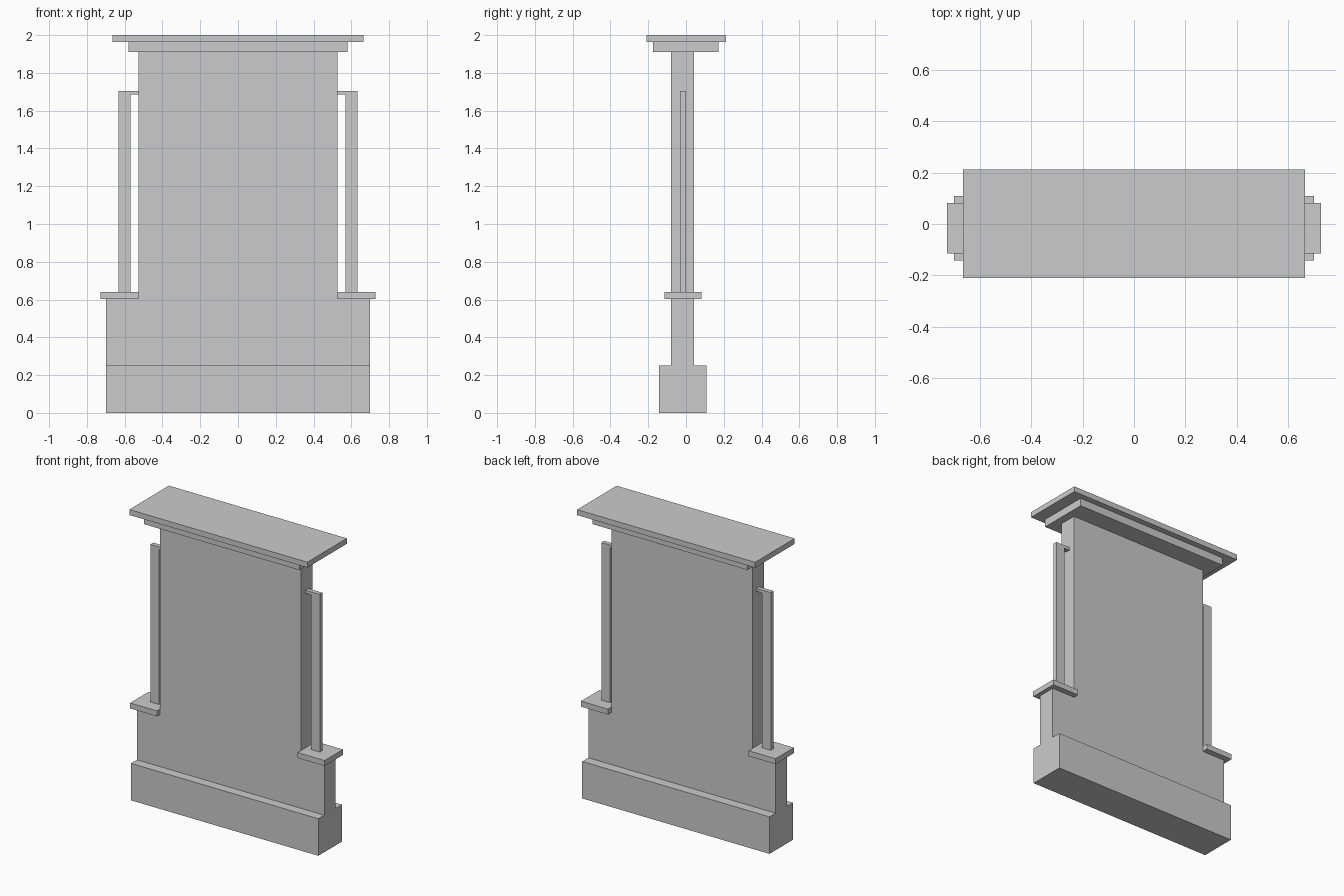
import bpy, bmesh

if "Cube" in bpy.data.objects:
    bpy.data.objects.remove(bpy.data.objects["Cube"])


def prism(name, outline, y0, y1):
    """Extrude a closed x-z outline from y0 to y1."""
    bm = bmesh.new()
    face = bm.faces.new([bm.verts.new((x, y0, z)) for x, z in outline])
    ext = bmesh.ops.extrude_face_region(bm, geom=[face])
    verts = [g for g in ext["geom"] if isinstance(g, bmesh.types.BMVert)]
    bmesh.ops.translate(bm, verts=verts, vec=(0, y1 - y0, 0))
    bmesh.ops.recalc_face_normals(bm, faces=bm.faces)
    mesh = bpy.data.meshes.new(name)
    bm.to_mesh(mesh)
    bm.free()
    obj = bpy.data.objects.new(name, mesh)
    bpy.context.collection.objects.link(obj)
    return obj


def box(name, x0, x1, y0, y1, z0, z1):
    return prism(name, [(x0, z0), (x1, z0), (x1, z1), (x0, z1)], y0, y1)


def mirror_x(obj):
    obj.modifiers.new("mirror", 'MIRROR').use_axis[0] = True


# Heavy foot of the panel
box("plinth", -0.70, 0.70, -0.142, 0.108, 0, 0.25)

# Stepped slab: wide below the ledges, narrower above
half = [(0.70, 0.25), (0.70, 0.603), (0.526, 0.603), (0.526, 1.91)]
prism("slab", half + [(-x, z) for x, z in reversed(half)], -0.079, 0.043)

# Two-tier cap
box("cap_moulding", -0.58, 0.58, -0.174, 0.172, 1.91, 1.963)
box("cap_top", -0.665, 0.665, -0.21, 0.212, 1.963, 2.0)

# Shoulder ledges on both sides
mirror_x(box("shoulder_ledge", 0.526, 0.727, -0.114, 0.082, 0.603, 0.64))

# Side posts, each with a short arm tying it to the slab
post = [(0.568, 0.64), (0.633, 0.64), (0.633, 1.705),
        (0.526, 1.705), (0.526, 1.685), (0.568, 1.685)]
mirror_x(prism("side_post", post, -0.031, -0.001))
